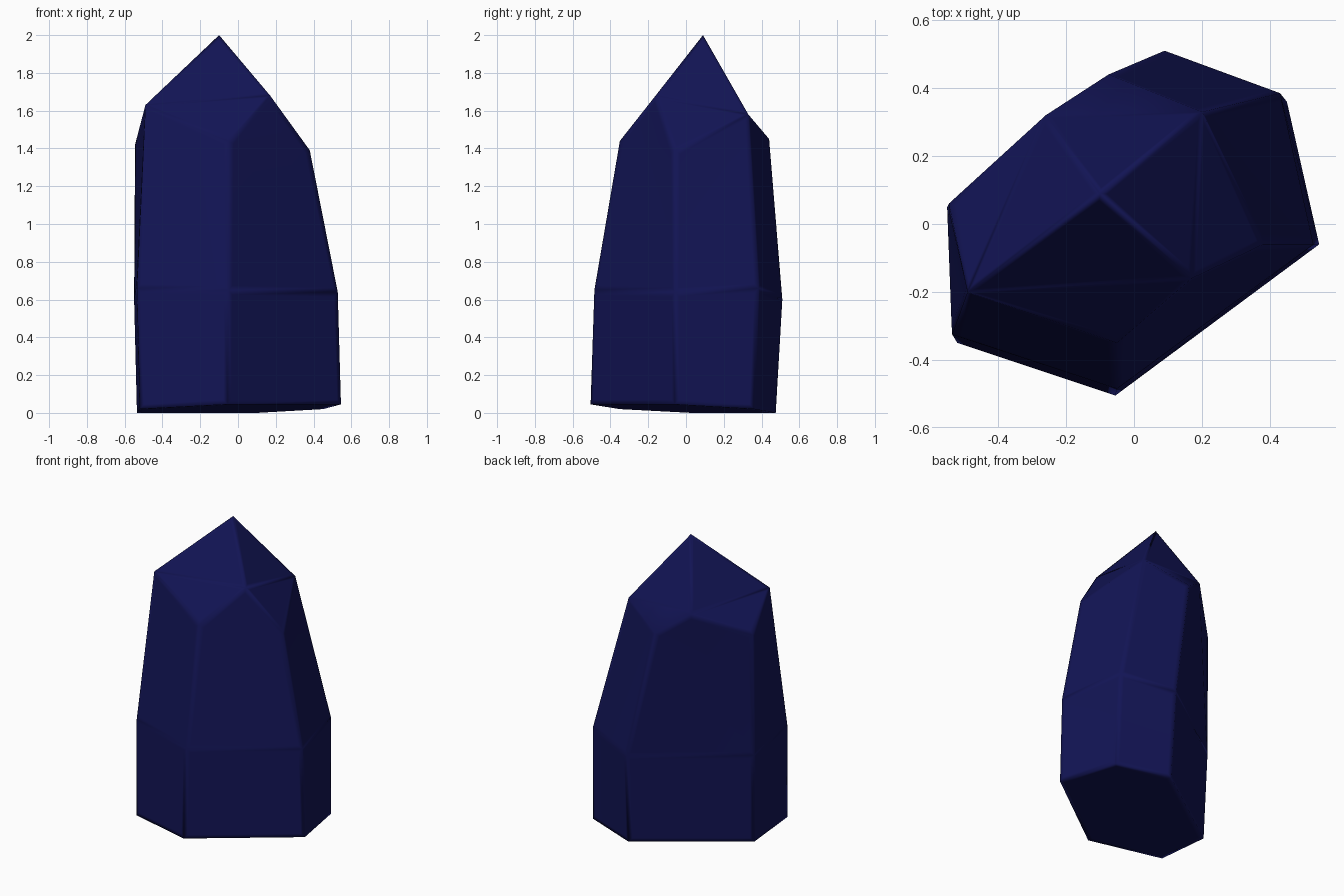
import bpy, bmesh

if "Cube" in bpy.data.objects:
    bpy.data.objects.remove(bpy.data.objects["Cube"])

# Rings of the six-sided shaft, going round from the right-hand corner
base = [(.545, -.06, .045), (.45, .36, .02), (.1, .475, 0),
        (-.535, .03, 0), (-.52, -.35, .02), (-.055, -.505, .045)]
waist = [(.528, -.06, .64), (.43, .385, .66), (.09, .51, .6),
         (-.55, .05, .6), (-.535, -.325, .66), (-.05, -.485, .65)]
shoulder = [(.38, -.06, 1.39), (.2, .33, 1.58), (-.075, .44, 1.45),
            (-.545, .06, 1.42), (-.49, -.2, 1.63), (-.05, -.35, 1.44)]
# Tip ridges that end in the middle of the two broad sides
back_peak, front_peak, apex = (-.26, .32, 1.585), (.17, -.16, 1.68), (-.1, .09, 2)

bm = bmesh.new()
b, w, s = ([bm.verts.new(p) for p in ring] for ring in (base, waist, shoulder))
back, front, top = (bm.verts.new(p) for p in (back_peak, front_peak, apex))

# Shaft sides and underside
peaks = {2: back, 5: front}
bm.faces.new(b)
for i in range(6):
    j = (i + 1) % 6
    bm.faces.new((b[i], b[j], w[j], w[i]))
    bm.faces.new([w[i], w[j], s[j]] + ([peaks[i]] if i in peaks else []) + [s[i]])

# Four-sided pointed tip
for high1, low, high2 in ((front, s[0], s[1]), (s[1], s[2], back),
                          (back, s[3], s[4]), (s[4], s[5], front)):
    bm.faces.new((high1, low, high2))
    bm.faces.new((high1, high2, top))

# Narrow border on each facet keeps it flat while its edges shade softly
bmesh.ops.recalc_face_normals(bm, faces=bm.faces[:])
big = [f for f in bm.faces if f.calc_area() > .06]
bmesh.ops.inset_individual(bm, faces=big, thickness=.035, depth=0)
for f in bm.faces:
    f.smooth = True

mesh = bpy.data.meshes.new("crystal")
bm.to_mesh(mesh)
bm.free()
crystal = bpy.data.objects.new("crystal", mesh)
bpy.context.collection.objects.link(crystal)

mat = bpy.data.materials.new("dark_blue")
mat.diffuse_color = (.006, .007, .09, 1)
mat.use_nodes = True
mat.node_tree.nodes["Principled BSDF"].inputs["Base Color"].default_value = mat.diffuse_color
mesh.materials.append(mat)
